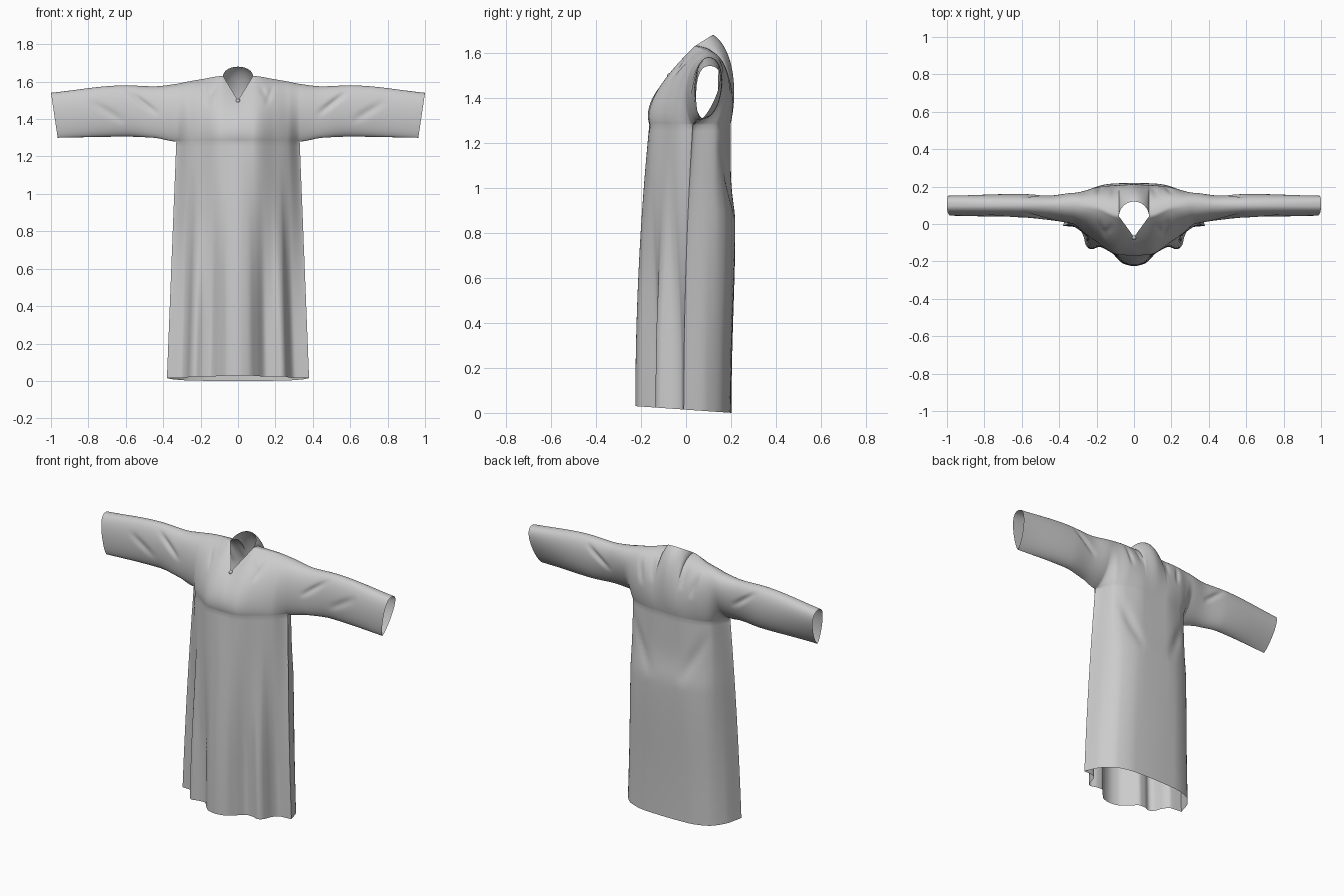
import bpy
import bmesh
import math

if "Cube" in bpy.data.objects:
    bpy.data.objects.remove(bpy.data.objects["Cube"])

UNDERARM_Z, SIDE_X, NECK_X = 1.28, 0.33, 0.08
ROWS_TOP, ROWS_BODY = 36, 44


def smooth_curve(xs, ys):
    """Return a monotone cubic through the given points."""
    n = len(xs)
    d = [(ys[i + 1] - ys[i]) / (xs[i + 1] - xs[i]) for i in range(n - 1)]
    m = [0] + [2 * a * b / (a + b) if a * b > 0 else 0 for a, b in zip(d, d[1:])] + [d[-1]]

    def value(x):
        i = max(k for k in range(n - 1) if k == 0 or xs[k] <= x)
        h = xs[i + 1] - xs[i]
        t = min(1, (x - xs[i]) / h)
        return (ys[i] * (1 + 2 * t) * (1 - t) ** 2 + m[i] * h * t * (1 - t) ** 2
                + ys[i + 1] * t * t * (3 - 2 * t) + m[i + 1] * h * t * t * (t - 1))
    return value


def along_arm(*values):
    return smooth_curve([0, NECK_X, .2, .27, SIDE_X, .45, .6, 1], values)


# Control points of the section at each distance from the centre line
base_z = along_arm(1.28, 1.28, 1.28, 1.28, 1.28, 1.3, 1.306, 1.3)
ridge_y = along_arm(.04, .04, .085, .095, .1, .1, .1, .1)
ridge_z = along_arm(1.63, 1.63, 1.612, 1.6, 1.588, 1.575, 1.58, 1.54)
panels = {
    "front": dict(
        base=along_arm(-.163, -.16, -.09, -.04, .03, .05, .08, .065),
        low_y=along_arm(-.188, -.19, -.115, -.06, -.02, .005, .015, .04),
        low_z=along_arm(1.36, 1.38, 1.37, 1.36, 1.34, 1.32, 1.32, 1.32),
        high_y=along_arm(-.132, -.075, -.03, -.01, -.01, .005, .02, .025),
        high_z=along_arm(1.44, 1.52, 1.58, 1.59, 1.58, 1.57, 1.58, 1.54),
        drape=smooth_curve([0, .3, .6, .8, 1], [-.225, -.18, -.11, -.055, -.01]),
        hem=smooth_curve([0, .15, .27, .4, .5, .6, .67, .72, .8, 1],
                         [-.225, -.212, -.17, -.12, -.122, -.135, -.12, -.055, -.018, -.01])),
    "back": dict(
        base=along_arm(.197, .197, .175, .14, .03, .05, .08, .065),
        low_y=along_arm(.232, .232, .215, .19, .18, .16, .17, .125),
        low_z=along_arm(1.42, 1.42, 1.4, 1.37, 1.34, 1.32, 1.32, 1.35),
        high_y=along_arm(.215, .185, .205, .2, .21, .19, .195, .205),
        high_z=along_arm(1.62, 1.63, 1.6, 1.6, 1.59, 1.575, 1.58, 1.55),
        drape=smooth_curve([0, .4, .7, .9, 1], [.2, .197, .168, .095, -.01]),
        hem=smooth_curve([0, .4, .7, .9, 1], [.2, .195, .165, .09, -.01])),
}

# Creases: start x, z, end x, z, depth, width
creases = {
    "front": [(.6, 1.56, .42, 1.42, .014, .014), (.8, 1.5, .6, 1.38, .008, .02),
              (.11, 1.59, .16, 1.5, .01, .012), (.19, 1.59, .15, 1.47, .01, .012)],
    "back": [(.6, 1.56, .42, 1.42, .014, .014), (.2, 1.58, .17, 1.42, .011, .014),
             (.12, 1.6, .1, 1.46, .008, .013), (.27, 1.22, .09, .87, .012, .03)],
}


def crease_depth(side, x, z):
    total = 0
    for ax, az, bx, bz, depth, width in creases[side]:
        dx, dz = bx - ax, bz - az
        t = ((x - ax) * dx + (z - az) * dz) / (dx * dx + dz * dz)
        t = max(0, min(1, t))
        off = math.hypot(x - ax - t * dx, z - az - t * dz)
        total += depth * math.sin(math.pi * t) * math.exp(-(off / width) ** 2)
    return total


def top_edge(side, x):
    """Shoulder ridge, or the neckline within the neck opening."""
    if x >= NECK_X - 1e-6:
        return ridge_y(x), ridge_z(x)
    f = x / NECK_X
    if side == "front":
        return -.07 + .11 * f, 1.5 + .13 * f
    r = math.sqrt(1 - f * f)
    return .04 + .08 * r, 1.63 + .05 * r


def upper_point(side, x, s):
    """Point on the chest, shoulder or sleeve; s runs from underarm to ridge."""
    p = panels[side]
    ey, ez = top_edge(side, x)
    weights = ((1 - s) ** 3, 3 * s * (1 - s) ** 2, 3 * s * s * (1 - s), s ** 3)
    y = sum(w * v for w, v in zip(weights, (p["base"](x), p["low_y"](x), p["high_y"](x), ey)))
    z = sum(w * v for w, v in zip(weights, (base_z(x), p["low_z"](x), p["high_z"](x), ez)))
    outward = -1 if side == "front" else 1
    y -= outward * crease_depth(side, x, z) * math.sin(math.pi * s)
    slant = max(0, (x - .6) / .4) * .035 * (1.54 - z) / .235
    return x - slant, y, z


def body_point(side, x, s):
    """Point on the skirt; s runs from underarm to hem."""
    p, u = panels[side], x / SIDE_X
    blend = 1 - (1 - s) ** 2
    t = min(1, s / .8)
    fold = t * t * (3 - 2 * t)
    skirt = p["drape"](u) * (1 - fold) + p["hem"](u) * fold
    y = p["base"](x) * (1 - blend) + skirt * blend
    z = UNDERARM_Z * (1 - s)
    z += s * (.03 - .07 * (y + .225))
    edge = 1 - u ** 4
    if side == "back":
        spread = .13 if z > .84 else .5
        y += .02 * edge * math.exp(-((z - .84) / spread) ** 2)
        y -= edge * crease_depth(side, x, z)
    return x + u * .05 * s, y, z


def add_sheet(bm, xs, rows, point):
    grid = [[bm.verts.new(point(x, r / rows)) for x in xs] for r in range(rows + 1)]
    for a, b in zip(grid, grid[1:]):
        for i in range(len(xs) - 1):
            bm.faces.new((a[i], a[i + 1], b[i + 1], b[i]))


# Columns: neck, chest and sleeve
neck = [NECK_X * math.sin(math.pi / 2 * i / 9) for i in range(10)]
chest = [NECK_X + (SIDE_X - NECK_X) * math.sin(math.pi / 2 * i / 38) for i in range(1, 39)]
sleeve = [SIDE_X + (1 - SIDE_X) * i / 60 for i in range(1, 61)]

bm = bmesh.new()
for side in panels:
    add_sheet(bm, neck + chest + sleeve, ROWS_TOP, lambda x, s: upper_point(side, x, s))
    add_sheet(bm, neck + chest, ROWS_BODY, lambda x, s: body_point(side, x, s))
bmesh.ops.remove_doubles(bm, verts=bm.verts, dist=.0003)
bmesh.ops.recalc_face_normals(bm, faces=bm.faces)

mesh = bpy.data.meshes.new("robe")
bm.to_mesh(mesh)
bm.free()
robe = bpy.data.objects.new("robe", mesh)
bpy.context.collection.objects.link(robe)
mirror = robe.modifiers.new("mirror", "MIRROR")
mirror.use_clip = True

# Small button at the point of the neckline
bpy.ops.mesh.primitive_uv_sphere_add(segments=16, ring_count=8, radius=.012, location=(0, -.072, 1.497))
button = bpy.context.object
button.name = "neck_button"

cloth = bpy.data.materials.new("grey_cloth")
cloth.use_nodes = True
colour = (.6, .6, .6, 1)
cloth.diffuse_color = colour
cloth.node_tree.nodes["Principled BSDF"].inputs["Base Color"].default_value = colour

for obj in (robe, button):
    obj.data.materials.append(cloth)
    bpy.ops.object.select_all(action="DESELECT")
    obj.select_set(True)
    bpy.context.view_layer.objects.active = obj
    bpy.ops.object.shade_smooth_by_angle(angle=math.radians(60))
